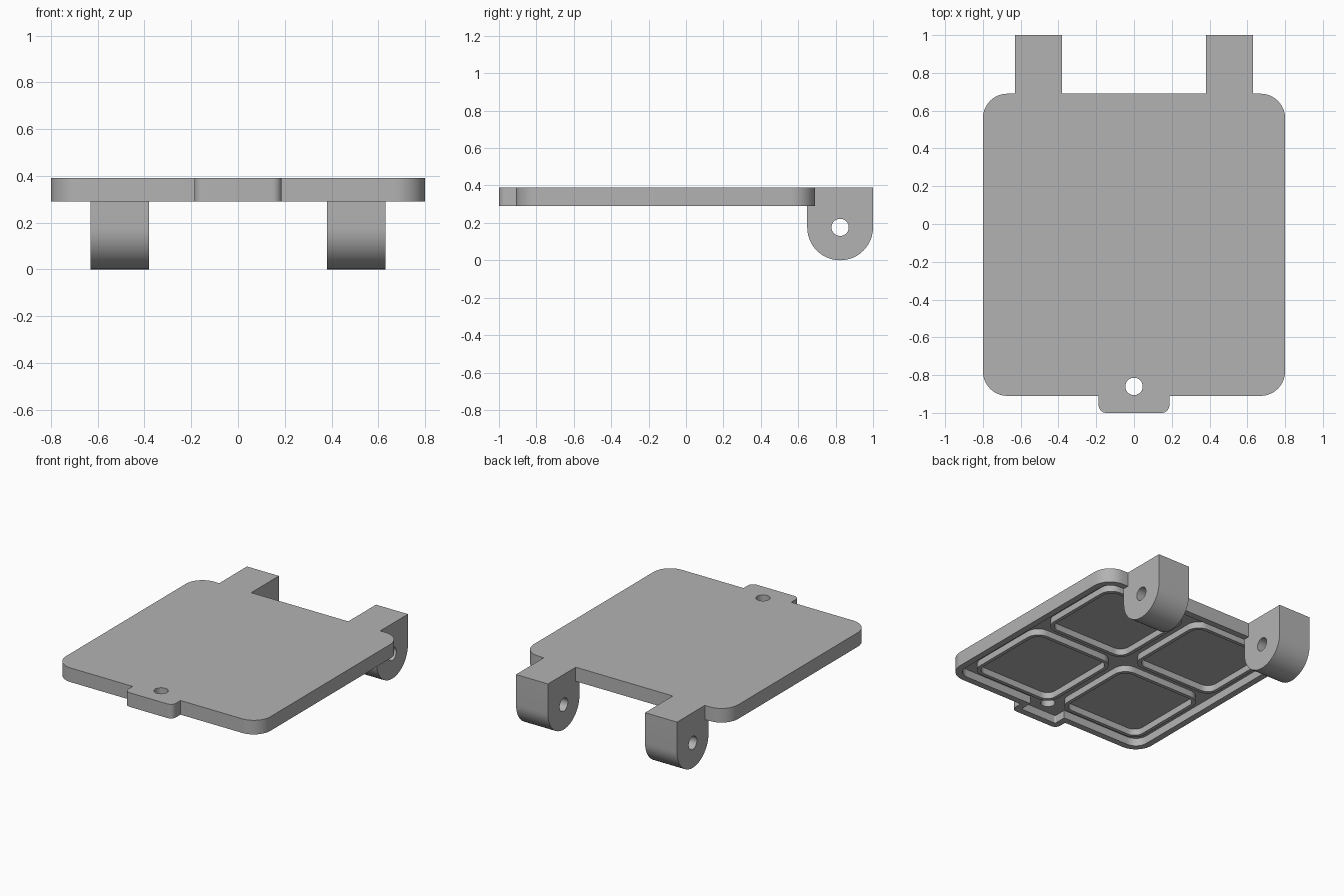
import bpy, bmesh
from math import pi, cos, sin, radians
from mathutils import Vector, Matrix

if "Cube" in bpy.data.objects:
    bpy.data.objects.remove(bpy.data.objects["Cube"])

grey = bpy.data.materials.new("plain grey")
grey.use_nodes = True
colour = (0.45, 0.45, 0.45, 1)
grey.diffuse_color = colour
grey.node_tree.nodes["Principled BSDF"].inputs["Base Color"].default_value = colour

TOP, RIM, CEILING = 0.39, 0.29, 0.345


def fillet(corners, steps=10):
    """Round each (x, y, radius) right-angled corner of an outline."""
    loop = []
    for i, (x, y, r) in enumerate(corners):
        p = Vector((x, y))
        if r == 0:
            loop.append(p)
            continue
        a = (Vector(corners[i - 1][:2]) - p).normalized()
        b = (Vector(corners[(i + 1) % len(corners)][:2]) - p).normalized()
        centre = p + (a + b) * r
        for k in range(steps + 1):
            t = k / steps * pi / 2
            loop.append(centre - b * r * cos(t) - a * r * sin(t))
    return loop


def rounded_rect(cx, cy, half, r):
    return fillet([(cx + sx * half, cy + sy * half, r)
                   for sx, sy in ((-1, -1), (1, -1), (1, 1), (-1, 1))])


def finish(name, bm):
    bmesh.ops.recalc_face_normals(bm, faces=bm.faces)
    mesh = bpy.data.meshes.new(name)
    bm.to_mesh(mesh)
    bm.free()
    mesh.materials.append(grey)
    ob = bpy.data.objects.new(name, mesh)
    bpy.context.collection.objects.link(ob)
    return ob


def prism(name, loop, low, high, matrix=Matrix()):
    bm = bmesh.new()
    face = bm.faces.new([bm.verts.new((p.x, p.y, low)) for p in loop])
    new = bmesh.ops.extrude_face_region(bm, geom=[face])["geom"]
    bmesh.ops.translate(bm, vec=(0, 0, high - low),
                        verts=[g for g in new if isinstance(g, bmesh.types.BMVert)])
    bm.transform(matrix)
    return finish(name, bm)


def circle(cx, cy, r, n=32):
    return [Vector((cx + r * cos(2 * pi * k / n), cy + r * sin(2 * pi * k / n)))
            for k in range(n)]


def combine(target, tool, operation):
    mod = target.modifiers.new(operation, 'BOOLEAN')
    mod.operation, mod.solver, mod.object = operation, 'EXACT', tool
    bpy.context.view_layer.objects.active = target
    bpy.ops.object.modifier_apply(modifier=mod.name)
    bpy.data.objects.remove(tool)


def cover_outline(inset, r, tab_r):
    """Square lid outline with the front tab, shrunk by inset."""
    w, front, back, tab, tip = 0.8 - inset, -0.91 + inset, 0.69 - inset, 0.187 - inset, -1 + inset
    return fillet([(-w, front, r), (-tab, front, 0), (-tab, tip, tab_r), (tab, tip, tab_r),
                   (tab, front, 0), (w, front, r), (w, back, r), (-w, back, r)])


# Hollow lid with front tab
cover = prism("cover", cover_outline(0, 0.13, 0.04), RIM, TOP)
combine(cover, prism("cavity", cover_outline(0.045, 0.085, 0.01), RIM - 0.1, CEILING), 'DIFFERENCE')

# Hinge knuckles with rounded bottoms and pin holes, drawn in y-z and extruded along x
side = Matrix(((0, 0, 1, 0), (1, 0, 0, 0), (0, 1, 0, 0), (0, 0, 0, 1)))
R, CY = 0.176, 0.824
arc = [Vector((CY + R * cos(t), R + R * sin(t))) for t in (pi + pi * k / 24 for k in range(25))]
profile = arc + [Vector((1, TOP)), Vector((CY - R, TOP))]
for x in (-0.63, 0.38):
    knuckle = prism("knuckle", profile, x, x + 0.25, side)
    combine(knuckle, prism("pin_hole", circle(CY, R, 0.046), x - 0.1, x + 0.35, side), 'DIFFERENCE')
    combine(cover, knuckle, 'UNION')

# Screw hole in the tab
combine(cover, prism("screw_hole", circle(0, -0.86, 0.046), 0.2, 0.5), 'DIFFERENCE')

# Four raised rounded frames under the lid
frames = []
for cx in (-0.365, 0.365):
    for cy in (-0.475, 0.255):
        outer = rounded_rect(cx, cy, 0.325, 0.09)
        inner = rounded_rect(cx, cy, 0.3, 0.065)
        bm = bmesh.new()
        rows = [[bm.verts.new((p.x, p.y, z)) for p in loop]
                for loop, z in ((outer, CEILING), (outer, RIM + 0.01),
                                (inner, RIM + 0.01), (inner, CEILING))]
        n = len(outer)
        for a, b in zip(rows, rows[1:] + rows[:1]):
            for i in range(n):
                j = (i + 1) % n
                bm.faces.new((a[i], a[j], b[j], b[i]))
        frames.append(finish("underside_frame", bm))

# Smooth the rounded corners, keep edges crisp
for ob in [cover] + frames:
    bpy.ops.object.select_all(action='DESELECT')
    ob.select_set(True)
    bpy.context.view_layer.objects.active = ob
    bpy.ops.object.shade_smooth_by_angle(angle=radians(30))
